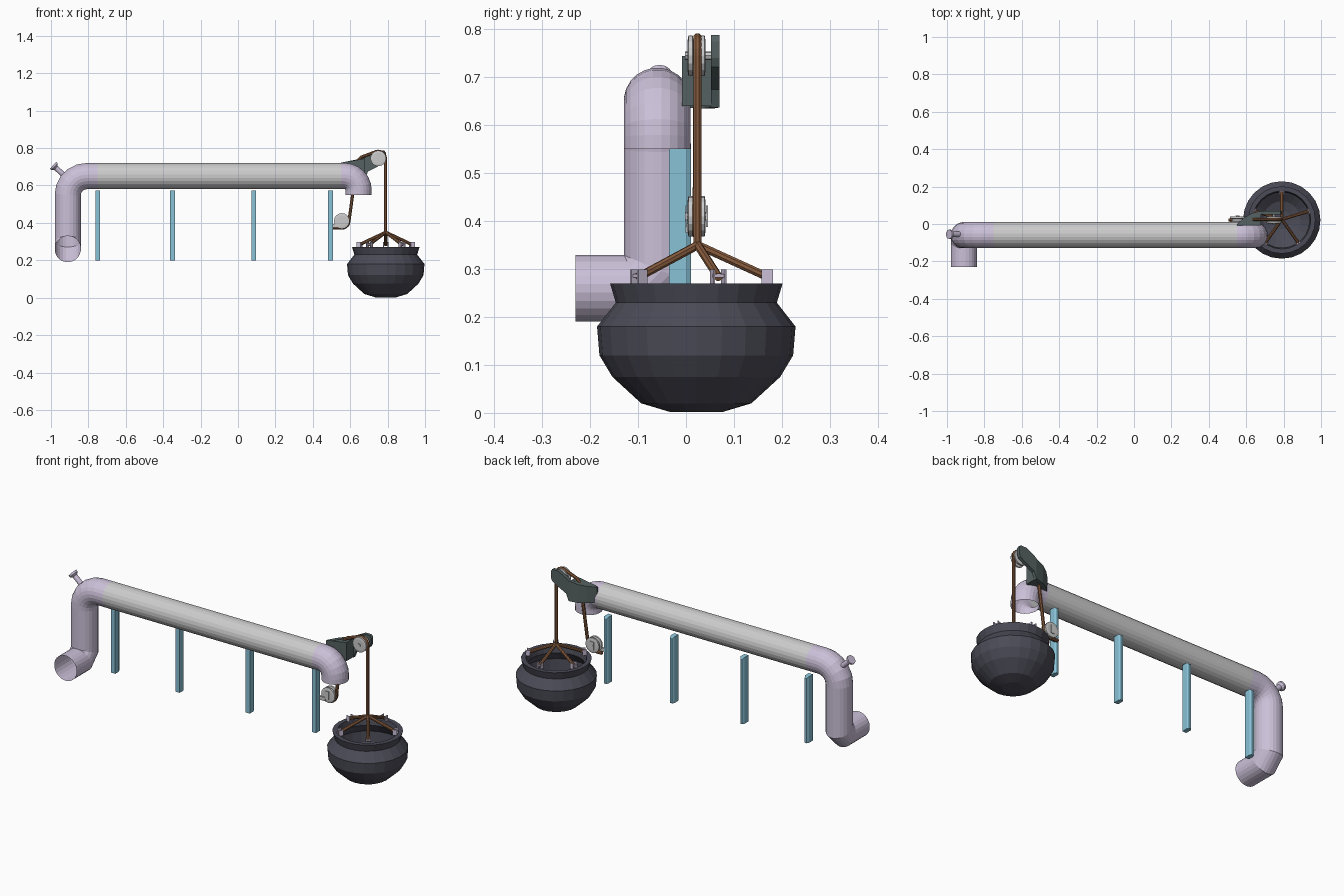
import bpy, bmesh
from math import sin, cos, pi, radians
from mathutils import Vector, Matrix

if "Cube" in bpy.data.objects:
    bpy.data.objects.remove(bpy.data.objects["Cube"])


def material(name, rgb):
    m = bpy.data.materials.new(name)
    m.diffuse_color = (*rgb, 1)
    m.use_nodes = True
    m.node_tree.nodes["Principled BSDF"].inputs["Base Color"].default_value = m.diffuse_color
    return m


LILAC = material("lilac", (0.60, 0.53, 0.69))
BLUE = material("blue", (0.25, 0.54, 0.68))
ROPE = material("rope", (0.25, 0.11, 0.05))
IRON = material("iron", (0.07, 0.07, 0.095))
STEEL = material("dark_steel", (0.09, 0.12, 0.12))


def finish(name, bm, mat=None):
    bmesh.ops.recalc_face_normals(bm, faces=bm.faces)
    me = bpy.data.meshes.new(name)
    bm.to_mesh(me)
    bm.free()
    ob = bpy.data.objects.new(name, me)
    bpy.context.collection.objects.link(ob)
    if mat:
        me.materials.append(mat)
    return ob


def bridge(bm, rings):
    for a, b in zip(rings, rings[1:]):
        n = len(a)
        for i in range(n):
            bm.faces.new((a[i], a[(i + 1) % n], b[(i + 1) % n], b[i]))


def tube(name, pts, r, sides, mat=None, caps=False):
    """Mitred sweep: each ring is slid along its segment onto the joint plane."""
    bm = bmesh.new()
    pts = [Vector(p) for p in pts]
    d = (pts[1] - pts[0]).normalized()
    u = d.orthogonal().normalized()
    w = d.cross(u)
    co = [pts[0] + r * (u * cos(2 * pi * (i + .5) / sides) + w * sin(2 * pi * (i + .5) / sides))
          for i in range(sides)]
    rings = [[bm.verts.new(c) for c in co]]
    for k in range(1, len(pts)):
        d = (pts[k] - pts[k - 1]).normalized()
        nrm = d if k == len(pts) - 1 else (d + (pts[k + 1] - pts[k]).normalized()).normalized()
        co = [c + d * ((pts[k] - c).dot(nrm) / d.dot(nrm)) for c in co]
        rings.append([bm.verts.new(c) for c in co])
    bridge(bm, rings)
    if caps:
        bm.faces.new(rings[0])
        bm.faces.new(rings[-1])
    return finish(name, bm, mat)


def lathe(name, profile, sides, matrix, mat=None, closed=False):
    bm = bmesh.new()
    rings = [[bm.verts.new((r * cos(2 * pi * i / sides), r * sin(2 * pi * i / sides), z))
              for i in range(sides)] for r, z in profile]
    bridge(bm, rings)
    bm.faces.new(rings[0])
    bm.faces.new(rings[-1])
    bm.transform(matrix)
    return finish(name, bm, mat)


def box(name, c, size, mat=None, rot=Matrix()):
    bm = bmesh.new()
    bmesh.ops.create_cube(bm, size=1)
    bm.transform(Matrix.Translation(c) @ rot @ Matrix.Diagonal((*size, 1)))
    return finish(name, bm, mat)


def arc(cx, cz, r, a0, a1, n, y):
    return [(cx + r * cos(radians(a0 + (a1 - a0) * i / n)), y,
             cz + r * sin(radians(a0 + (a1 - a0) * i / n))) for i in range(n + 1)]


# Main pipe and its two elbows
PY = -0.06
tube("main_pipe", [(-0.75, PY, 0.65), (0.55, PY, 0.65)], 0.07, 24)
tube("inlet_elbow", [(-0.75, PY, 0.65)] + arc(-0.81, 0.55, 0.10, 90, 180, 5, PY)
     + [(-0.91, PY, 0.30), (-0.91, -0.10, 0.26), (-0.91, -0.23, 0.26)], 0.07, 24, LILAC)
tube("outlet_elbow", [(0.55, PY, 0.65)] + arc(0.57, 0.575, 0.075, 90, 0, 6, PY)
     + [(0.645, PY, 0.55)], 0.07, 24, LILAC)

# Small nozzle on the inlet elbow
lathe("nozzle", [(0.014, 0), (0.014, 0.065), (0.025, 0.075), (0.025, 0.086)], 12,
      Matrix.Translation((-0.925, PY + 0.005, 0.65)) @ Matrix.Rotation(radians(-48), 4, 'Y'), LILAC)

# Blue posts with chamfered long edges and a sloped top
for k, x in enumerate((-0.75, -0.35, 0.085, 0.495)):
    bm = bmesh.new()
    sec = [(-0.0125, -0.035), (0.0125, -0.035), (0.0125, 0.0), (0.006, 0.01),
           (-0.006, 0.01), (-0.0125, 0.0)]
    rings = [[bm.verts.new((x + a, b, z - (max(0, b) if z > .4 else 0))) for a, b in sec]
             for z in (0.2, 0.572)]
    bridge(bm, rings)
    for ring in rings:
        bm.faces.new(ring)
    finish(f"post_{k + 1}", bm, BLUE)

# Cauldron: outer wall, rolled rim and inner wall in one lathe
PX, CY = 0.79, 0.0215
lathe("cauldron", [(0.055, 0.002), (0.115, 0.02), (0.175, 0.075), (0.202, 0.12), (0.207, 0.18),
                   (0.168, 0.23), (0.18, 0.27), (0.155, 0.27), (0.148, 0.23), (0.185, 0.18),
                   (0.18, 0.12), (0.155, 0.08), (0.10, 0.035), (0.05, 0.02)],
      24, Matrix.Translation((PX, CY, 0)), IRON)

# Five sling ropes and the rim lugs they hang from
for k in range(5):
    a = pi / 2 + k * 2 * pi / 5
    dx, dy = cos(a), sin(a)
    rot = Matrix.Rotation(a, 4, 'Z')
    tube(f"sling_rope_{k + 1}", [(PX, CY + 0.003, 0.35), (PX + .15 * dx, CY + .15 * dy, 0.283)],
         0.009, 8, ROPE, True)
    for s in (-1, 1):
        side = Vector((-dy, dx, 0)) * 0.0125 * s
        box(f"lug_cheek_{k + 1}_{s}", Vector((PX + .148 * dx, CY + .148 * dy, 0.283)) + side,
            (0.024, 0.004, 0.032), LILAC, rot)
    box(f"lug_pin_{k + 1}", (PX + .152 * dx, CY + .152 * dy, 0.286), (0.008, 0.03, 0.008), LILAC, rot)

# Two grooved pulleys on axles
RY = 0.022
groove = [(0.03, -0.019), (0.042, -0.017), (0.042, -0.008), (0.031, -0.006),
          (0.031, 0.006), (0.042, 0.008), (0.042, 0.017), (0.03, 0.019)]
for name, x, z in (("upper", 0.75, 0.745), ("lower", 0.555, 0.41)):
    T = Matrix.Translation((x, RY, z)) @ Matrix.Rotation(radians(-90), 4, 'X')
    lathe(name + "_pulley", groove, 16, T)
    lathe(name + "_axle", [(0.009, -0.024), (0.009, 0.036 if name == "upper" else 0.024)], 8, T)

# Straps tying the lower pulley to the last post
for s, y in (("front", 0.0005), ("back", 0.0435)):
    box("pulley_strap_" + s, (0.553, y, 0.41), (0.022, 0.004, 0.045))
box("pulley_mount", (0.522, 0.004, 0.385), (0.04, 0.01, 0.02))

# Hoist rope: knot, over the upper pulley, guide bend, under the lower pulley to the tail
tube("hoist_rope", [(PX - 0.002, RY + 0.002, 0.345)] + arc(0.75, 0.745, 0.038, 0, 110, 6, RY + 0.002)
     + [(0.66, RY + 0.002, 0.752), (0.638, RY + 0.002, 0.73)]
     + arc(0.555, 0.41, 0.038, -8, -90, 5, RY) + [(0.505, RY, 0.373)], 0.009, 8, ROPE, True)

# Dark bracket: thick root on the pipe side, thin cheek arm rising to the pulley
bm = bmesh.new()
secs = [(0.552, -0.008, 0.0, 0.637, 0.722), (0.59, -0.008, 0.035, 0.636, 0.73),
        (0.63, 0.036, 0.058, 0.635, 0.738), (0.68, 0.052, 0.070, 0.637, 0.75),
        (0.695, 0.052, 0.070, 0.675, 0.762), (0.745, 0.052, 0.070, 0.70, 0.788),
        (0.782, 0.052, 0.070, 0.722, 0.788), (0.79, 0.052, 0.070, 0.74, 0.775)]
rings = [[bm.verts.new(c) for c in ((x, a, lo), (x, b, lo), (x, b, hi), (x, a, hi))]
         for x, a, b, lo, hi in secs]
bridge(bm, rings)
bm.faces.new(rings[0])
bm.faces.new(rings[-1])
finish("bracket_arm", bm, STEEL)

# Bracket saddle resting on the outlet elbow
bm = bmesh.new()
low = [(0.555, -0.008), (0.68, -0.008), (0.68, 0.055), (0.63, 0.05), (0.59, 0.03)]
rings = [[bm.verts.new((x, y, z + (x - 0.555) * 0.18 * (z > .7))) for x, y in low]
         for z in (0.64, 0.722)]
bridge(bm, rings)
for ring in rings:
    bm.faces.new(ring)
finish("bracket_saddle", bm, STEEL)
